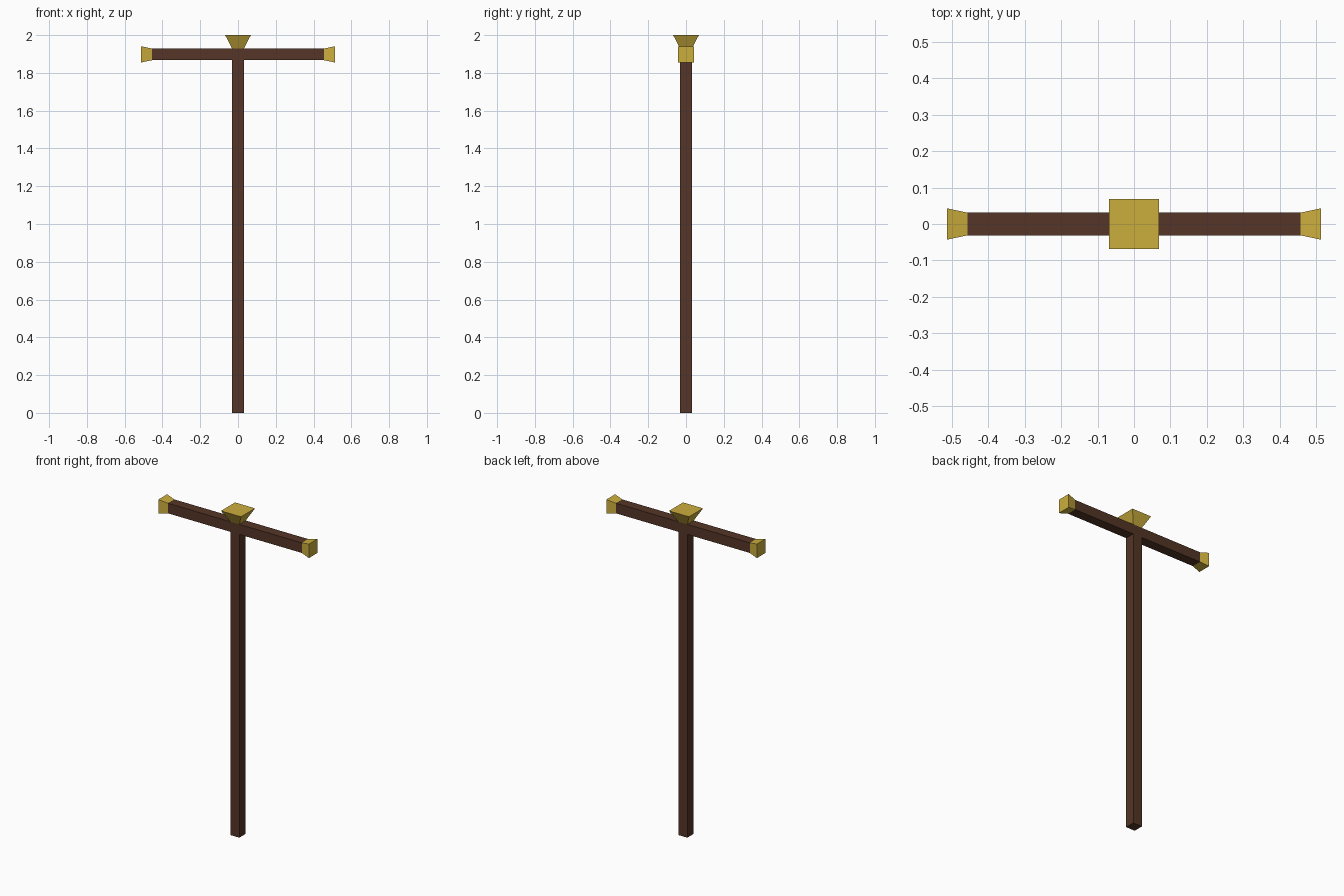
import bpy
import bmesh
from mathutils import Matrix, Vector

if "Cube" in bpy.data.objects:
    bpy.data.objects.remove(bpy.data.objects["Cube"])

HALF = 0.031      # half thickness of the beams
BAR_Z = 1.898     # height of the crossbar axis


def material(name, color):
    m = bpy.data.materials.new(name)
    m.diffuse_color = (*color, 1)
    m.use_nodes = True
    m.node_tree.nodes["Principled BSDF"].inputs["Base Color"].default_value = m.diffuse_color
    return m


wood = material("dark brown wood", (0.089, 0.036, 0.020))
gold = material("gold", (0.60, 0.42, 0.047))


def tapered_beam(name, start, end, half_start, half_end, mat):
    """Square beam running from start to end, with a half width at each end."""
    start, end = Vector(start), Vector(end)
    axis = (end - start).normalized()
    side = Vector((0, 1, 0))
    other = axis.cross(side)
    bm = bmesh.new()
    bmesh.ops.create_cube(bm, size=2)
    for v in bm.verts:
        base, h = (end, half_end) if v.co.z > 0 else (start, half_start)
        v.co = base + (side * v.co.x + other * v.co.y) * h
    bmesh.ops.recalc_face_normals(bm, faces=bm.faces)
    mesh = bpy.data.meshes.new(name)
    bm.to_mesh(mesh)
    bm.free()
    mesh.materials.append(mat)
    obj = bpy.data.objects.new(name, mesh)
    bpy.context.collection.objects.link(obj)
    return obj


# Upright post and crossbar
tapered_beam("post", (0, 0, 0), (0, 0, BAR_Z - HALF), HALF, HALF, wood)
tapered_beam("crossbar", (-0.456, 0, BAR_Z), (0.456, 0, BAR_Z), HALF, HALF, wood)

# Flared gold caps on the crossbar ends
for name, s in (("left_cap", -1), ("right_cap", 1)):
    tapered_beam(name, (s * 0.456, 0, BAR_Z), (s * 0.513, 0, BAR_Z), HALF, 0.043, gold)

# Larger flared gold cap on top
tapered_beam("top_cap", (0, 0, BAR_Z + HALF), (0, 0, 2.0), HALF, 0.068, gold)
